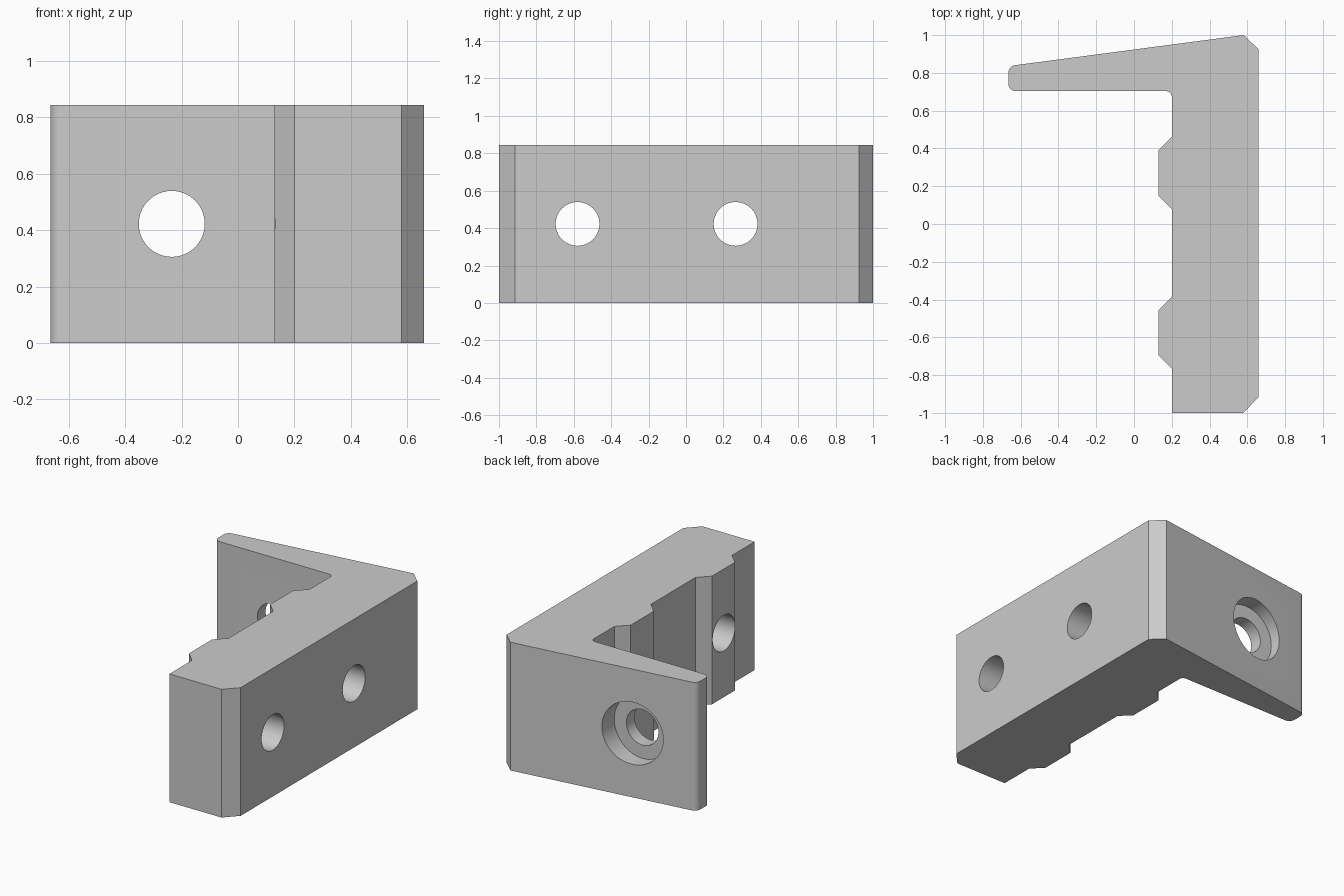
import bpy
import bmesh
from math import pi, tan
from mathutils import Vector, Matrix

cube = bpy.data.objects.get("Cube")
if cube:
    bpy.data.objects.remove(cube, do_unlink=True)

HEIGHT = 0.845
MID = HEIGHT / 2
HOLE_R = 0.117
BORE_R = 0.205

grey = bpy.data.materials.new("light grey")
grey.use_nodes = True
colour = (0.6, 0.6, 0.6, 1)
grey.diffuse_color = colour
grey.node_tree.nodes["Principled BSDF"].inputs["Base Color"].default_value = colour


def fillet(prev, corner, nxt, radius, steps=8):
    """Points of an arc that rounds one profile corner."""
    a, b = (prev - corner).normalized(), (nxt - corner).normalized()
    half = a.angle(b) / 2
    reach = radius / tan(half)
    start, end = corner + a * reach, corner + b * reach
    centre = corner + (a + b).normalized() * (reach ** 2 + radius ** 2) ** 0.5
    u, v = start - centre, end - centre
    return [centre + (u.lerp(v, i / steps)).normalized() * radius
            for i in range(steps + 1)]


def ridge(y):
    """Chamfered pad standing proud of the inner face, listed from back to front."""
    return [(0.2, y + 0.19, 0), (0.13, y + 0.12, 0),
            (0.13, y - 0.12, 0), (0.2, y - 0.19, 0)]


def drill(name, radius, centre, axis, length):
    """Hidden cylinder used as a cutter."""
    bm = bmesh.new()
    turn = Vector((0, 0, 1)).rotation_difference(Vector(axis)).to_matrix().to_4x4()
    bmesh.ops.create_cone(bm, cap_ends=True, segments=64, radius1=radius,
                          radius2=radius, depth=length,
                          matrix=Matrix.Translation(centre) @ turn)
    mesh = bpy.data.meshes.new(name)
    bm.to_mesh(mesh)
    bm.free()
    mesh.materials.append(grey)
    obj = bpy.data.objects.new(name, mesh)
    bpy.context.collection.objects.link(obj)
    return obj


# L-shaped profile: x, y, corner radius
ridge_ys = (0.27, -0.575)
profile = [(0.2, -1, 0), (0.58, -1, 0), (0.66, -0.915, 0), (0.66, 0.925, 0),
           (0.58, 1, 0), (-0.665, 0.836, 0.04), (-0.665, 0.703, 0.04), (0.2, 0.703, 0.028)]
for y in ridge_ys:
    profile += ridge(y)

outline = []
for i, (x, y, r) in enumerate(profile):
    corner = Vector((x, y))
    if r:
        before = Vector(profile[i - 1][:2])
        after = Vector(profile[(i + 1) % len(profile)][:2])
        outline += fillet(before, corner, after, r)
    else:
        outline.append(corner)

# Bracket body extruded upward
bm = bmesh.new()
base = bm.faces.new([bm.verts.new((p.x, p.y, 0)) for p in outline])
top = bmesh.ops.extrude_face_region(bm, geom=[base])["geom"]
bmesh.ops.translate(bm, vec=(0, 0, HEIGHT),
                    verts=[v for v in top if isinstance(v, bmesh.types.BMVert)])
bmesh.ops.recalc_face_normals(bm, faces=bm.faces)
mesh = bpy.data.meshes.new("angle_bracket")
bm.to_mesh(mesh)
bm.free()
mesh.materials.append(grey)
bracket = bpy.data.objects.new("angle_bracket", mesh)
bpy.context.collection.objects.link(bracket)

# Bolt holes through the thick leg, counterbored hole through the tapered leg
cutters = [drill("leg_hole_cutter", HOLE_R, (0.4, y, MID), (1, 0, 0), 1)
           for y in (0.265, -0.58)]
cutters.append(drill("flange_hole_cutter", HOLE_R, (-0.235, 0.8, MID), (0, 1, 0), 0.6))
cutters.append(drill("counterbore_cutter", BORE_R, (-0.235, 0.99, MID), (0, 1, 0), 0.4))

bpy.context.view_layer.objects.active = bracket
bracket.select_set(True)
for cutter in cutters:
    cut = bracket.modifiers.new(cutter.name, "BOOLEAN")
    cut.object = cutter
    cut.operation = "DIFFERENCE"
    cut.solver = "EXACT"
    bpy.ops.object.modifier_apply(modifier=cut.name)
for cutter in cutters:
    bpy.data.objects.remove(cutter, do_unlink=True)

# Smooth the rounds and bores, keep hard edges
bpy.ops.object.shade_smooth_by_angle(angle=pi / 7)
